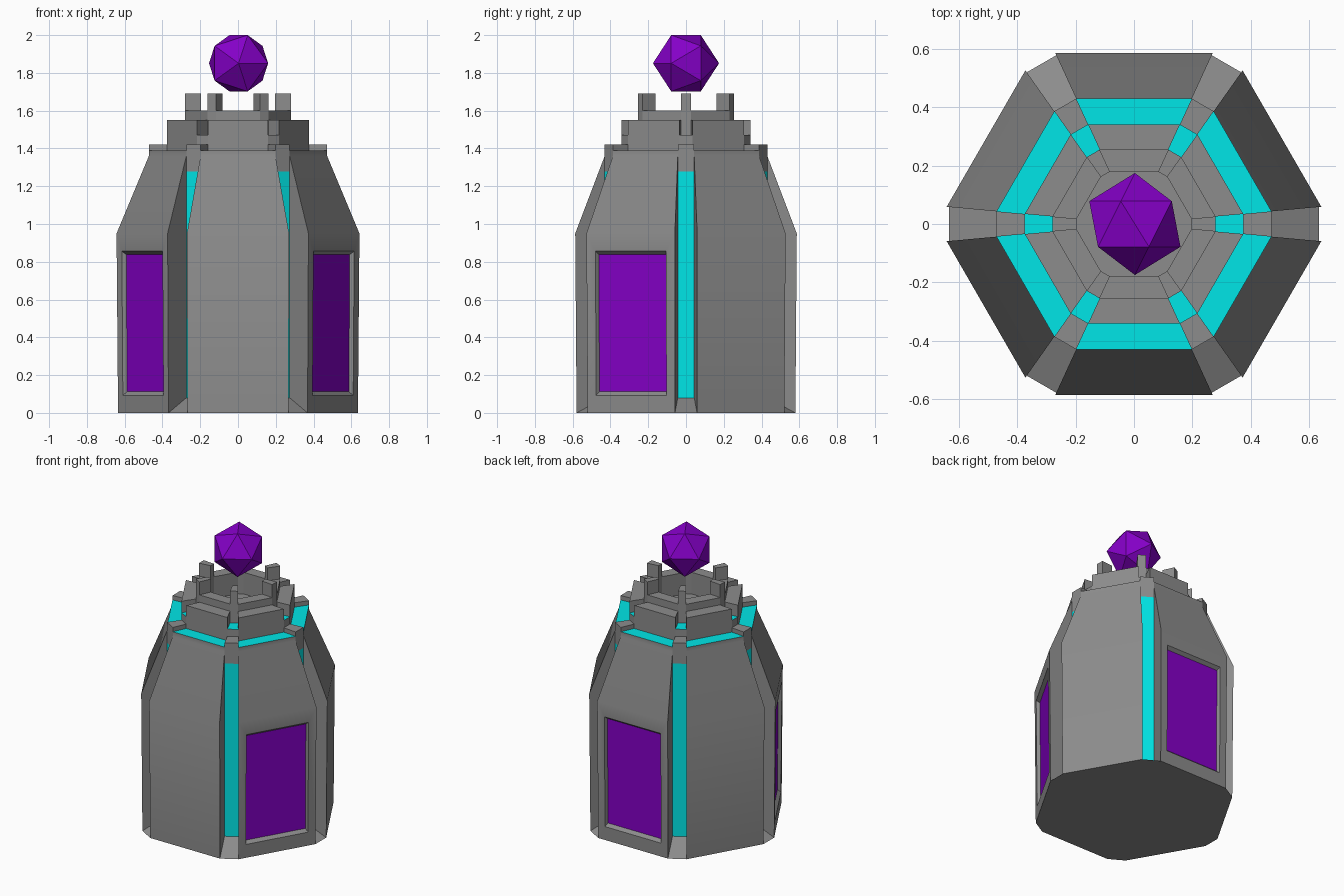
import bpy, bmesh, math
from mathutils import Vector

cube = bpy.data.objects.get("Cube")
if cube:
    bpy.data.objects.remove(cube, do_unlink=True)


def material(name, rgb):
    m = bpy.data.materials.new(name)
    m.use_nodes = True
    m.diffuse_color = (*rgb, 1)
    m.node_tree.nodes["Principled BSDF"].inputs["Base Color"].default_value = (*rgb, 1)
    return m


MATS = [material("stone_grey", (0.263, 0.263, 0.263)),
        material("glow_cyan", (0, 0.8, 0.81)),
        material("crystal_purple", (0.235, 0, 0.58))]
GREY, CYAN, PURPLE = range(3)

HALF = math.atan(0.092)      # half angle taken by each corner groove
UP = Vector((0, 0, 1))


def polar(deg):
    return Vector((math.cos(math.radians(deg)), math.sin(math.radians(deg)), 0))


def edge_point(k, side, r, z):
    """Point on the edge of corner k; side is -1 or 1, r is measured at the corner axis."""
    a = 60 * k + side * math.degrees(HALF)
    return polar(a) * (r / math.cos(HALF)) + UP * z


def face(bm, pts, out, mat=GREY):
    f = bm.faces.new([bm.verts.new(p) for p in pts])
    f.normal_update()
    if f.normal.dot(out) < 0:
        f.normal_flip()
    f.material_index = mat


def finish(bm, name):
    bmesh.ops.remove_doubles(bm, verts=bm.verts, dist=0.0005)
    me = bpy.data.meshes.new(name)
    bm.to_mesh(me)
    bm.free()
    for m in MATS:
        me.materials.append(m)
    ob = bpy.data.objects.new(name, me)
    bpy.context.collection.objects.link(ob)
    bpy.ops.object.select_all(action='DESELECT')
    ob.select_set(True)
    bpy.context.view_layer.objects.active = ob
    bpy.ops.object.shade_smooth_by_angle(angle=math.radians(30))


# Tower body: six wall panels, with deep glowing grooves at the corners
ROWS = [(0.635, 0), (0.643, 0.95), (0.472, 1.36), (0.472, 1.39)]
CORE = 0.472
LEDGE, GLOW_TOP, POST_TOP = 0.08, 1.277, 1.42


def window_wall(bm, k, wall):
    """Lower wall panel with a recessed window."""
    n, t = polar(60 * k + 30), polar(60 * k + 120)
    low, high = wall[0].dot(n), wall[2].dot(n)

    def rect(w, z0, z1, depth):
        return [n * (low + (high - low) * z / 0.95 - depth) + t * s * w + UP * z
                for s, z in ((-1, z0), (1, z0), (1, z1), (-1, z1))]
    opening = rect(0.215, 0.093, 0.856, 0)
    pane = rect(0.207, 0.112, 0.838, 0.022)
    middle = sum(pane, Vector()) / 4
    for i in range(4):
        j = (i + 1) % 4
        face(bm, [wall[i], wall[j], opening[j], opening[i]], n)
        inward = middle - (opening[i] + opening[j]) / 2
        face(bm, [opening[i], opening[j], pane[j], pane[i]], inward)
    face(bm, pane, n, PURPLE)


bm = bmesh.new()
for k in range(6):
    n = polar(60 * k + 30)
    for i, ((r0, z0), (r1, z1)) in enumerate(zip(ROWS, ROWS[1:])):
        wall = [edge_point(k, 1, r0, z0), edge_point(k + 1, -1, r0, z0),
                edge_point(k + 1, -1, r1, z1), edge_point(k, 1, r1, z1)]
        if i == 0 and k % 2:
            window_wall(bm, k, wall)
        else:
            face(bm, wall, n)
    # Corner groove: sloped ledge, glowing strip, grey cap and side walls
    axis, across = polar(60 * k), polar(60 * k + 90)
    levels = [(ROWS[0][0], 0), (CORE, LEDGE), (CORE, GLOW_TOP), (CORE, POST_TOP)]
    for (r0, z0), (r1, z1), mat in zip(levels, levels[1:], (GREY, CYAN, GREY)):
        face(bm, [edge_point(k, -1, r0, z0), edge_point(k, 1, r0, z0),
                  edge_point(k, 1, r1, z1), edge_point(k, -1, r1, z1)], axis, mat)
    for s in (-1, 1):
        face(bm, [edge_point(k, s, r, z) for r, z in ROWS[:3]]
             + [edge_point(k, s, CORE, LEDGE)], -across * s)
face(bm, [edge_point(k, s, ROWS[0][0], 0) for k in range(6) for s in (-1, 1)], -UP)
finish(bm, "tower_body")

# Stepped crown: ring bands with separate heights for sides and corners
RADII = [0.197, 0.28, 0.375, CORE]
FLOOR = 1.45
SIDE = [(1.6, GREY), (1.55, GREY), (1.39, CYAN)]
CORNER = [(1.69, GREY), (1.47, CYAN), (POST_TOP, GREY)]

bm = bmesh.new()
for k in range(6):
    for bands, a, b, mid in ((SIDE, (k, 1), (k + 1, -1), 60 * k + 30),
                             (CORNER, (k, -1), (k, 1), 60 * k)):
        n = polar(mid)
        inner_h = FLOOR
        for (h, mat), r0, r1 in zip(bands, RADII, RADII[1:]):
            face(bm, [edge_point(*a, r0, h), edge_point(*b, r0, h),
                      edge_point(*b, r1, h), edge_point(*a, r1, h)], UP, mat)
            face(bm, [edge_point(*a, r0, inner_h), edge_point(*b, r0, inner_h),
                      edge_point(*b, r0, h), edge_point(*a, r0, h)],
                 n if inner_h > h else -n)
            inner_h = h
    # Step walls between each corner and its neighbouring sides
    for s in (-1, 1):
        out = polar(60 * k + 90) * s
        for (hs, _), (hc, _), r0, r1 in zip(SIDE, CORNER, RADII, RADII[1:]):
            face(bm, [edge_point(k, s, r0, hs), edge_point(k, s, r1, hs),
                      edge_point(k, s, r1, hc), edge_point(k, s, r0, hc)],
                 out if hc > hs else -out)
face(bm, [edge_point(k, s, RADII[0], FLOOR) for k in range(6) for s in (-1, 1)], UP)
finish(bm, "stepped_crown")

# Floating crystal
bpy.ops.mesh.primitive_ico_sphere_add(subdivisions=1, radius=0.175,
                                      location=(0.003, 0, 1.851),
                                      rotation=(math.pi / 2, 0, 0))
crystal = bpy.context.object
crystal.name = "floating_crystal"
crystal.data.materials.append(MATS[PURPLE])
